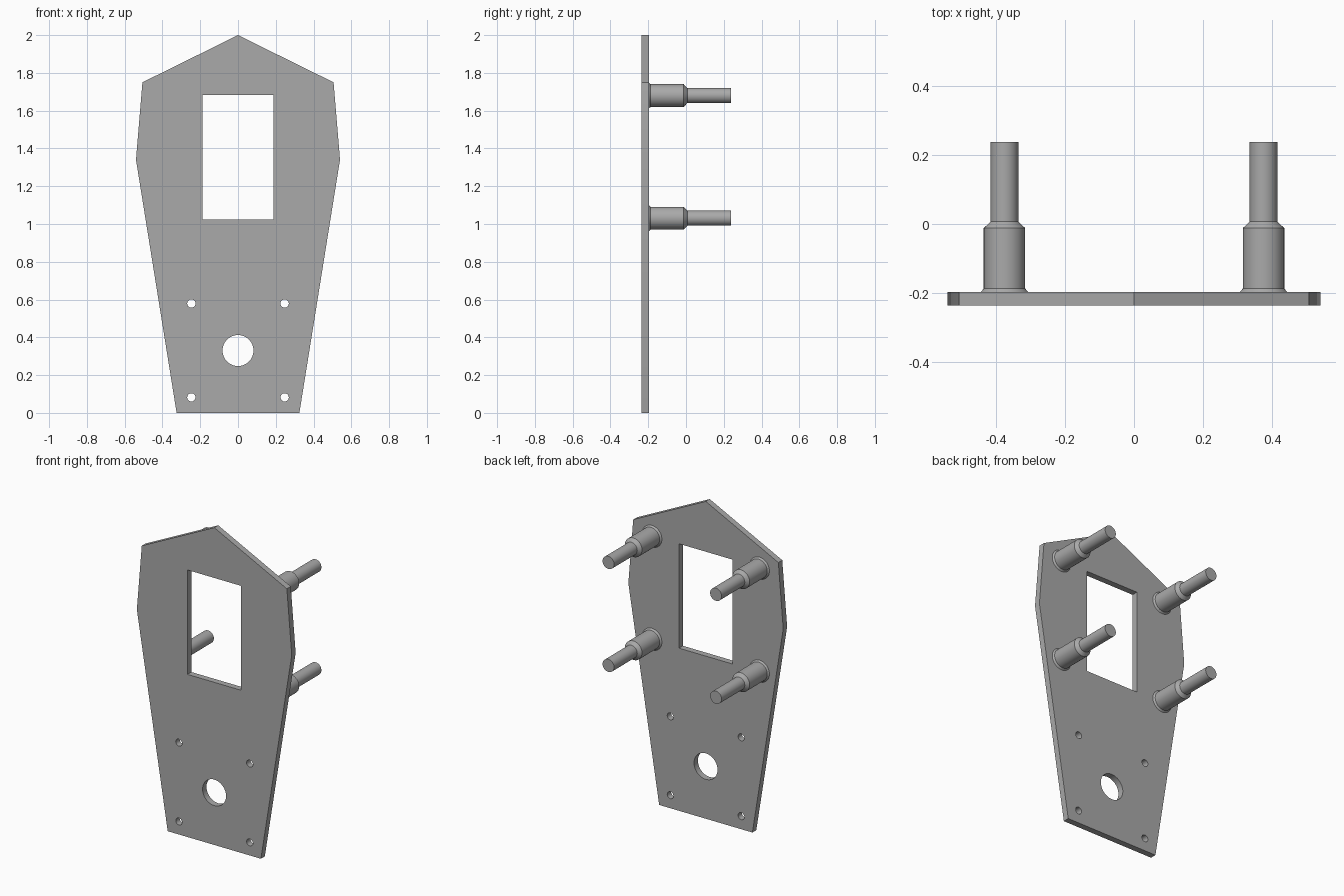
import bpy
import bmesh
from math import cos, sin, tau, radians
from mathutils import Matrix, Vector

cube = bpy.data.objects.get("Cube")
if cube:
    bpy.data.objects.remove(cube, do_unlink=True)

# Single metal colour
grey = bpy.data.materials.new("metal_grey")
grey.use_nodes = True
colour = (0.4, 0.4, 0.4, 1)
grey.diffuse_color = colour
grey.node_tree.nodes["Principled BSDF"].inputs["Base Color"].default_value = colour

FRONT, BACK = -0.236, -0.197


def circle(x, z, r, sides):
    return [(x + r * cos(tau * i / sides), z + r * sin(tau * i / sides)) for i in range(sides)]


def add_object(name, mesh):
    obj = bpy.data.objects.new(name, mesh)
    bpy.context.collection.objects.link(obj)
    mesh.materials.clear()
    mesh.materials.append(grey)
    bpy.ops.object.select_all(action="DESELECT")
    obj.select_set(True)
    bpy.context.view_layer.objects.active = obj
    bpy.ops.object.shade_smooth_by_angle(angle=radians(25))
    return obj


# Plate: filled outline with a window, a large hole and four screw holes
right_side = [(0.325, 0), (0.54, 1.34), (0.506, 1.75)]
outline = right_side + [(0, 2)] + [(-x, z) for x, z in reversed(right_side)]
window = [(-0.187, 1.025), (0.187, 1.025), (0.187, 1.683), (-0.187, 1.683)]
loops = [outline, window, circle(0, 0.33, 0.082, 48)]
for x in (-0.247, 0.247):
    for z in (0.082, 0.579):
        loops.append(circle(x, z, 0.022, 24))

curve = bpy.data.curves.new("plate_profile", "CURVE")
curve.dimensions = "2D"
curve.fill_mode = "BOTH"
curve.extrude = (BACK - FRONT) / 2
for loop in loops:
    spline = curve.splines.new("POLY")
    spline.points.add(len(loop) - 1)
    for point, (x, z) in zip(spline.points, loop):
        point.co = (x, z, 0, 1)
    spline.use_cyclic_u = True
profile = bpy.data.objects.new("plate_profile", curve)
bpy.context.collection.objects.link(profile)
depsgraph = bpy.context.evaluated_depsgraph_get()
plate_mesh = bpy.data.meshes.new_from_object(profile.evaluated_get(depsgraph))
bpy.data.objects.remove(profile, do_unlink=True)

# Stand the plate upright and weld its seams
plate_mesh.transform(Matrix.Translation((0, (FRONT + BACK) / 2, 0)) @ Matrix.Rotation(radians(90), 4, "X"))
bm = bmesh.new()
bm.from_mesh(plate_mesh)
bmesh.ops.remove_doubles(bm, verts=bm.verts, dist=0.0001)
bmesh.ops.recalc_face_normals(bm, faces=bm.faces)
bm.to_mesh(plate_mesh)
bm.free()
add_object("plate", plate_mesh)

# Stepped posts: radius and depth from the flared foot to the tip
post_profile = [(0, BACK), (0.069, BACK), (0.06, -0.187), (0.06, -0.012),
                (0.04, 0.007), (0.04, 0.238), (0, 0.238)]


def add_post(name, x, z):
    bm = bmesh.new()
    verts = [bm.verts.new((r, y, 0)) for r, y in post_profile]
    edges = [bm.edges.new(pair) for pair in zip(verts, verts[1:])]
    bmesh.ops.spin(bm, geom=verts + edges, cent=Vector(), axis=(0, 1, 0),
                   angle=tau, steps=40)
    bmesh.ops.remove_doubles(bm, verts=bm.verts, dist=0.0001)
    bmesh.ops.recalc_face_normals(bm, faces=bm.faces)
    mesh = bpy.data.meshes.new(name)
    bm.to_mesh(mesh)
    bm.free()
    add_object(name, mesh).location = (x, 0, z)


for side, x in (("left", 0.375), ("right", -0.375)):
    for level, z in (("upper", 1.68), ("lower", 1.031)):
        add_post(f"{level}_{side}_post", x, z)
